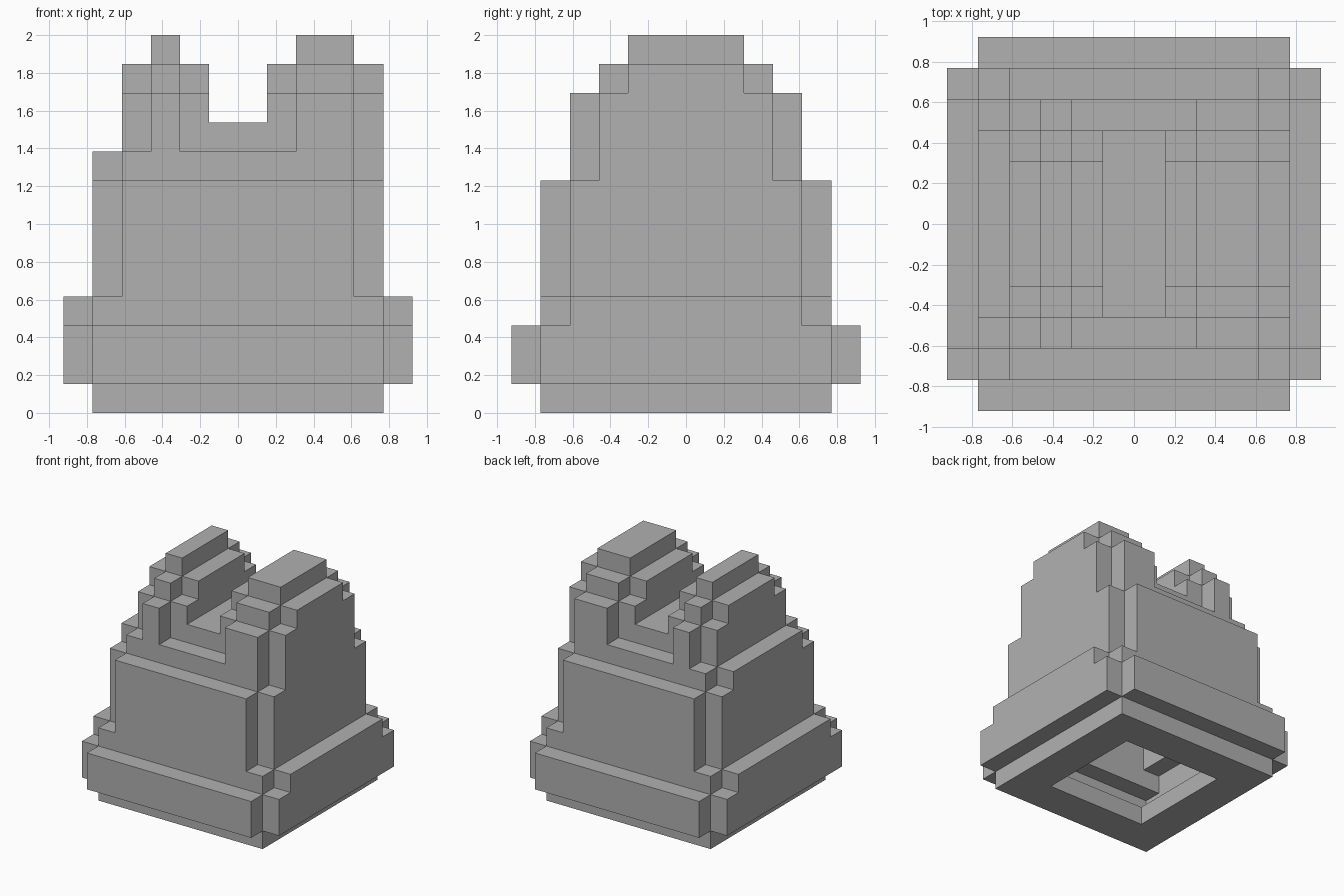
import bpy, bmesh
from mathutils import Vector

cube = bpy.data.objects.get("Cube")
if cube:
    bpy.data.objects.remove(cube, do_unlink=True)

UNIT = 2 / 13  # edge of one block

stone = bpy.data.materials.new("stone_grey")
stone.use_nodes = True
grey = (0.44, 0.44, 0.44, 1)
stone.diffuse_color = grey
stone.node_tree.nodes["Principled BSDF"].inputs["Base Color"].default_value = grey

# Stacked slabs per part, in blocks: x from, x to, half depth, z from, z to
PARTS = {
    "base_plate": [(-5, 5, 5, 0, 1)],
    "skirt": [(-5, 5, 6, 1, 3), (-6, 6, 5, 1, 3), (-6, 6, 4, 3, 4), (-5, 5, 5, 3, 4)],
    "walls": [(-4, 4, 5, 4, 8), (-5, 5, 4, 4, 8)],
    "upper_deck": [(-4, 4, 4, 8, 9), (-5, 5, 3, 8, 9), (-1, 1, 3, 9, 10)],
    "narrow_ridge": [(-3, -2, 4, 9, 11), (-4, -1, 3, 9, 11), (-3, -2, 3, 11, 12),
                     (-4, -1, 2, 11, 12), (-3, -2, 2, 12, 13)],
    "wide_ridge": [(2, 4, 4, 9, 11), (1, 5, 3, 9, 11), (2, 4, 3, 11, 12),
                   (1, 5, 2, 11, 12), (2, 4, 2, 12, 13)],
}
SIDES = [Vector(d) for d in ((1, 0, 0), (-1, 0, 0), (0, 1, 0),
                             (0, -1, 0), (0, 0, 1), (0, 0, -1))]


def slab_cells(slab):
    x0, x1, depth, z0, z1 = slab
    return {(x, y, z) for x in range(x0, x1)
            for y in range(-depth, depth) for z in range(z0, z1)}


def neighbour(cell, side):
    return tuple(int(c + s) for c, s in zip(cell, side))


part_cells = {name: set().union(*map(slab_cells, slabs)) for name, slabs in PARTS.items()}
solid = set().union(*part_cells.values())

# Hollow interior: blocks enclosed on every side, plus the square floor opening
cavity = {c for c in solid if all(neighbour(c, s) in solid for s in SIDES)}
cavity |= slab_cells((-3, 3, 3, 0, 1))
shell = solid - cavity


def build_part(name, cells):
    bm = bmesh.new()
    for cell in sorted(cells):
        centre = Vector(cell) + Vector((0.5, 0.5, 0.5))
        for side in SIDES:
            if neighbour(cell, side) in shell:
                continue
            u = Vector((side.y, side.z, side.x)) / 2
            v = side.cross(u)
            mid = centre + side / 2
            corners = (mid - u - v, mid + u - v, mid + u + v, mid - u + v)
            bm.faces.new([bm.verts.new(p * UNIT) for p in corners])
    # Weld the block faces and merge them into large flat ones
    bmesh.ops.remove_doubles(bm, verts=bm.verts, dist=UNIT / 100)
    bmesh.ops.dissolve_limit(bm, angle_limit=0.01, verts=bm.verts, edges=bm.edges)
    mesh = bpy.data.meshes.new(name)
    bm.to_mesh(mesh)
    bm.free()
    mesh.materials.append(stone)
    bpy.context.scene.collection.objects.link(bpy.data.objects.new(name, mesh))


for part, cells in part_cells.items():
    build_part(part, cells & shell)
